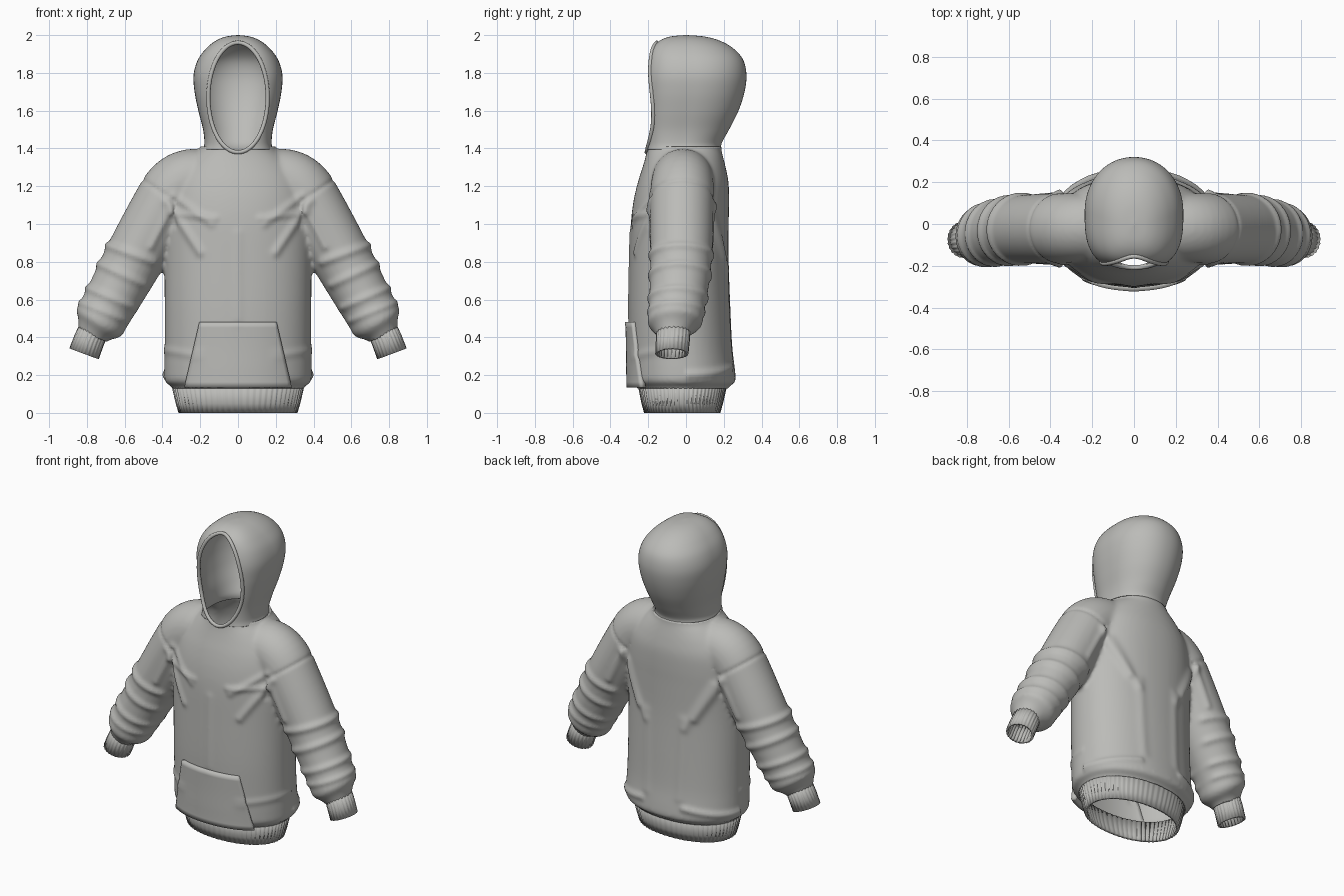
import bpy, bmesh, math
from mathutils import Vector

if "Cube" in bpy.data.objects:
    bpy.data.objects.remove(bpy.data.objects["Cube"], do_unlink=True)

fabric = bpy.data.materials.new("grey fabric")
fabric.use_nodes = True
fabric.diffuse_color = (0.5, 0.5, 0.48, 1)
bsdf = fabric.node_tree.nodes["Principled BSDF"]
bsdf.inputs["Base Color"].default_value = fabric.diffuse_color
bsdf.inputs["Roughness"].default_value = 0.9


def smooth_rows(rows, steps):
    """Catmull-Rom interpolation of profile rows."""
    rows = [Vector(r) for r in rows]
    out = []
    for i in range(len(rows) - 1):
        a, b, c, d = (rows[min(max(i + k, 0), len(rows) - 1)] for k in (-1, 0, 1, 2))
        for s in range(steps):
            t = s / steps
            out.append(b + (c - a) * (t / 2) + (a * 2 - b * 5 + c * 4 - d) * (t * t / 2)
                       + (b * 3 - a - c * 3 + d) * (t ** 3 / 2))
    return out + [rows[-1]]


def power(v, n):
    return math.copysign(abs(v) ** (2 / n), v)


def flat_ring(z, rx, front, back, count, n_front=2.15, n_back=2.15, rib=0):
    """Horizontal superellipse ring with its own front and back reach."""
    mid, half, ring = (front + back) / 2, (back - front) / 2, []
    for k in range(count):
        a = 2 * math.pi * k / count
        n = n_front if math.sin(a) < 0 else n_back
        r = 1 - rib * (k // 2 % 2)
        ring.append(Vector((rx * r * power(math.cos(a), n),
                            mid + half * r * power(math.sin(a), n), z)))
    return ring


def tube_rings(rows, count, rib=0):
    """Rings square to a path; rows are x, z, y, radius across, radius in depth."""
    rings = []
    for i, (x, z, y, ra, rd) in enumerate(rows):
        p, q = rows[max(i - 1, 0)], rows[min(i + 1, len(rows) - 1)]
        t = Vector((q[0] - p[0], 0, q[1] - p[1])).normalized()
        across = Vector((-t.z, 0, t.x))
        ring = []
        for k in range(count):
            a, r = 2 * math.pi * k / count, 1 - rib * (k // 2 % 2)
            ring.append(Vector((x, y, z)) + across * (ra * r * math.cos(a))
                        + Vector((0, rd * r * math.sin(a), 0)))
        rings.append(ring)
    return rings


def loft(bm, rings, cap=False, mirror=1):
    loops = [[bm.verts.new((p.x * mirror, p.y, p.z)) for p in r] for r in rings]
    for lo, hi in zip(loops, loops[1:]):
        for k in range(len(lo)):
            j = (k + 1) % len(lo)
            bm.faces.new((lo[k], lo[j], hi[j], hi[k]))
    if cap:
        bm.faces.new(loops[0])
        bm.faces.new(loops[-1])


def make(name, bm):
    bmesh.ops.recalc_face_normals(bm, faces=bm.faces)
    mesh = bpy.data.meshes.new(name)
    bm.to_mesh(mesh)
    bm.free()
    mesh.materials.append(fabric)
    obj = bpy.data.objects.new(name, mesh)
    bpy.context.collection.objects.link(obj)
    return obj


def thicken(obj, thickness, angle=40):
    mod = obj.modifiers.new("cloth thickness", 'SOLIDIFY')
    mod.thickness, mod.offset = thickness, -1
    bpy.ops.object.select_all(action='DESELECT')
    obj.select_set(True)
    bpy.context.view_layer.objects.active = obj
    bpy.ops.object.shade_smooth_by_angle(angle=math.radians(angle))


# Torso: z, half width, front, back
torso = [(.06, .33, -.24, .2), (.13, .345, -.255, .22), (.165, .385, -.292, .26),
         (.22, .39, -.297, .26), (.35, .388, -.298, .245), (.55, .388, -.302, .235),
         (.8, .39, -.298, .226), (1, .395, -.292, .226), (1.12, .385, -.278, .228),
         (1.22, .36, -.255, .225), (1.3, .31, -.23, .21), (1.36, .25, -.213, .195),
         (1.4, .2, -.207, .187), (1.46, .18, -.205, .187)]
# Sleeve: x, z, y, radius across, radius in depth
sleeve = [(0, 1.23, -.015, .14, .15), (.14, 1.235, -.015, .155, .16), (.25, 1.232, -.017, .165, .163),
          (.33, 1.185, -.02, .17, .167), (.40, 1.08, -.022, .168, .168), (.538, .838, -.025, .16, .163),
          (.64, .65, -.038, .148, .155), (.71, .525, -.053, .14, .146), (.735, .475, -.058, .137, .144),
          (.757, .437, -.066, .1, .105), (.775, .4, -.07, .078, .08), (.79, .36, -.07, .07, .07)]
bm = bmesh.new()
loft(bm, [flat_ring(*r, 72) for r in smooth_rows(torso, 4)], cap=True)
for side in (1, -1):
    loft(bm, tube_rings(smooth_rows(sleeve, 4), 48), cap=True, mirror=side)
body = make("body_and_sleeves", bm)
remesh = body.modifiers.new("merge", 'REMESH')
remesh.mode, remesh.voxel_size = 'VOXEL', .013
soften = body.modifiers.new("soften", 'SMOOTH')
soften.factor, soften.iterations = .5, 5
graph = bpy.context.evaluated_depsgraph_get()
merged = bpy.data.meshes.new_from_object(body.evaluated_get(graph))
body.modifiers.clear()
body.data = merged
if not merged.materials:
    merged.materials.append(fabric)

# Folds and seams: x1, z1, x2, z2, side (-1 front, 1 back, 0 both), height, width
folds = [(.38, 1.12, .2, .85, -1, .012, .022), (.34, 1.15, .14, 1.0, -1, .009, .02),
         (.36, 1.06, .12, 1.03, -1, .009, .018), (.36, 1.1, .2, .82, 1, .012, .025),
         (.3, 1.05, .14, .75, 1, .008, .025), (.35, 1.1, .46, .88, 0, .01, .02),
         (.33, .99, .34, 1.12, 0, -.007, .012), (.34, 1.12, .5, 1.23, 0, -.006, .012),
         (.45, .8, .7, .89, 0, .013, .022), (.5, .68, .76, .8, 0, .012, .022),
         (.56, .56, .84, .68, 0, .011, .02), (.6, .49, .87, .6, 0, .009, .018),
         (.15, .24, .4, .2, 1, .012, .02), (.2, .3, .38, .33, -1, .006, .02),
         (0, .5, 0, .95, -1, .005, .025), (.12, .3, .13, .8, 1, .006, .03)]
bm = bmesh.new()
bm.from_mesh(merged)
bm.normal_update()
shift = {}
for v in bm.verts:
    p, total = Vector((abs(v.co.x), v.co.z)), 0
    for x1, z1, x2, z2, side, height, width in folds:
        if side * v.co.y < 0:
            continue
        a, d = Vector((x1, z1)), Vector((x2 - x1, z2 - z1))
        t = min(max((p - a).dot(d) / d.length_squared, 0), 1)
        gap = (p - a - d * t).length
        total += height * math.exp(-(gap / width) ** 2)
    shift[v] = v.normal * total
for v, move in shift.items():
    v.co += move

# Open the waist, neck and wrists
def trim(point, normal, keep=lambda f: True):
    faces = [f for f in bm.faces if keep(f.calc_center_median())]
    parts = set(faces) | {e for f in faces for e in f.edges} | {v for f in faces for v in f.verts}
    bmesh.ops.bisect_plane(bm, geom=list(parts), plane_co=point, plane_no=normal, clear_outer=True)

trim((0, 0, .13), (0, 0, -1), lambda c: abs(c.x) < .5)
trim((0, 0, 1.41), (0, 0, 1))
for side in (1, -1):
    trim((side * .772, 0, .405), (side * .34, 0, -.94), lambda c: c.x * side > .6)
bm.to_mesh(merged)
bm.free()

# Hood: z, half width, front, back
hood_rows = [(1.395, .185, -.207, .187), (1.43, .178, -.205, .19), (1.5, .185, -.208, .228),
             (1.6, .21, -.212, .278), (1.7, .23, -.215, .31), (1.79, .235, -.214, .32),
             (1.87, .212, -.202, .302), (1.93, .168, -.18, .25), (1.97, .118, -.14, .18),
             (1.992, .065, -.085, .1), (2, .003, -.005, .005)]
bm = bmesh.new()
loft(bm, [flat_ring(*r, 128, 2.9, 2.1) for r in smooth_rows(hood_rows, 7)])
bmesh.ops.contextual_create(bm, geom=[e for e in bm.edges if e.is_boundary and e.verts[0].co.z > 1.9])
hood = make("hood", bm)
bpy.context.view_layer.update()


def front_y(x, z, objs):
    hits = [o.ray_cast(Vector((x, -2, z)), Vector((0, 1, 0))) for o in objs]
    return min([h[1].y for h in hits if h[0]], default=-.15)


# Face opening with a rolled rim
CENTRE, WIDE, TALL = 1.67, .157, .29
rim_points = []
for k in range(96):
    a = 2 * math.pi * k / 96
    x, z = WIDE * math.cos(a), CENTRE + TALL * math.sin(a)
    rim_points.append((x, front_y(x, z, (hood, body)), z))
for _ in range(3):
    rim_points = [(p[0], (rim_points[i - 1][1] + p[1] + rim_points[(i + 1) % 96][1]) / 3, p[2])
                  for i, p in enumerate(rim_points)]
rim_curve = bpy.data.curves.new("hood_rim", 'CURVE')
rim_curve.dimensions, rim_curve.bevel_depth = '3D', .011
spline = rim_curve.splines.new('POLY')
spline.points.add(len(rim_points) - 1)
for point, co in zip(spline.points, rim_points):
    point.co = (*co, 1)
spline.use_cyclic_u = True
rim_curve.materials.append(fabric)
bpy.context.collection.objects.link(bpy.data.objects.new("hood_rim", rim_curve))

# Kangaroo pocket laid over the front
bm = bmesh.new()
grid = []
for j in range(13):
    z = .135 + .345 * j / 12
    half = .285 - .08 * j / 12
    xs = [half * (i / 14 - 1) for i in range(29)]
    grid.append([bm.verts.new((x, front_y(x, max(z, .19), [body]) - .02, z)) for x in xs])
for lo, hi in zip(grid, grid[1:]):
    for i in range(28):
        bm.faces.new((lo[i], lo[i + 1], hi[i + 1], hi[i]))
pocket = make("front_pocket", bm)
if pocket.data.polygons[0].normal.y > 0:
    pocket.data.flip_normals()
thicken(pocket, .03)

for obj in (hood, body):
    bm = bmesh.new()
    bm.from_mesh(obj.data)
    ellipse = lambda c: math.hypot(c.x / WIDE, (c.z - CENTRE) / TALL)
    gone = [f for f in bm.faces if f.calc_center_median().y < -.02 and ellipse(f.calc_center_median()) < 1]
    edge = {v for f in gone for v in f.verts}
    bmesh.ops.delete(bm, geom=gone, context='FACES')
    for v in edge:
        if v.is_valid and abs(ellipse(v.co) - 1) < .12:
            s = ellipse(v.co)
            v.co.x, v.co.z = v.co.x / s, CENTRE + (v.co.z - CENTRE) / s
    bm.to_mesh(obj.data)
    bm.free()
    thicken(obj, .012, 60)

# Ribbed waistband and cuffs
bm = bmesh.new()
band = [(0, .315, -.222, .182), (.05, .33, -.236, .196), (.145, .352, -.255, .218)]
loft(bm, [flat_ring(*r, 256, rib=.012) for r in band])
thicken(make("waistband", bm), .016, 25)
for side, label in ((1, "left"), (-1, "right")):
    bm = bmesh.new()
    cuff = [(.76, .45, -.066, .08, .09), (.79, .38, -.07, .082, .09), (.815, .313, -.075, .083, .088)]
    loft(bm, tube_rings(cuff, 96, rib=.03), mirror=side)
    thicken(make(label + "_cuff", bm), .012, 25)
